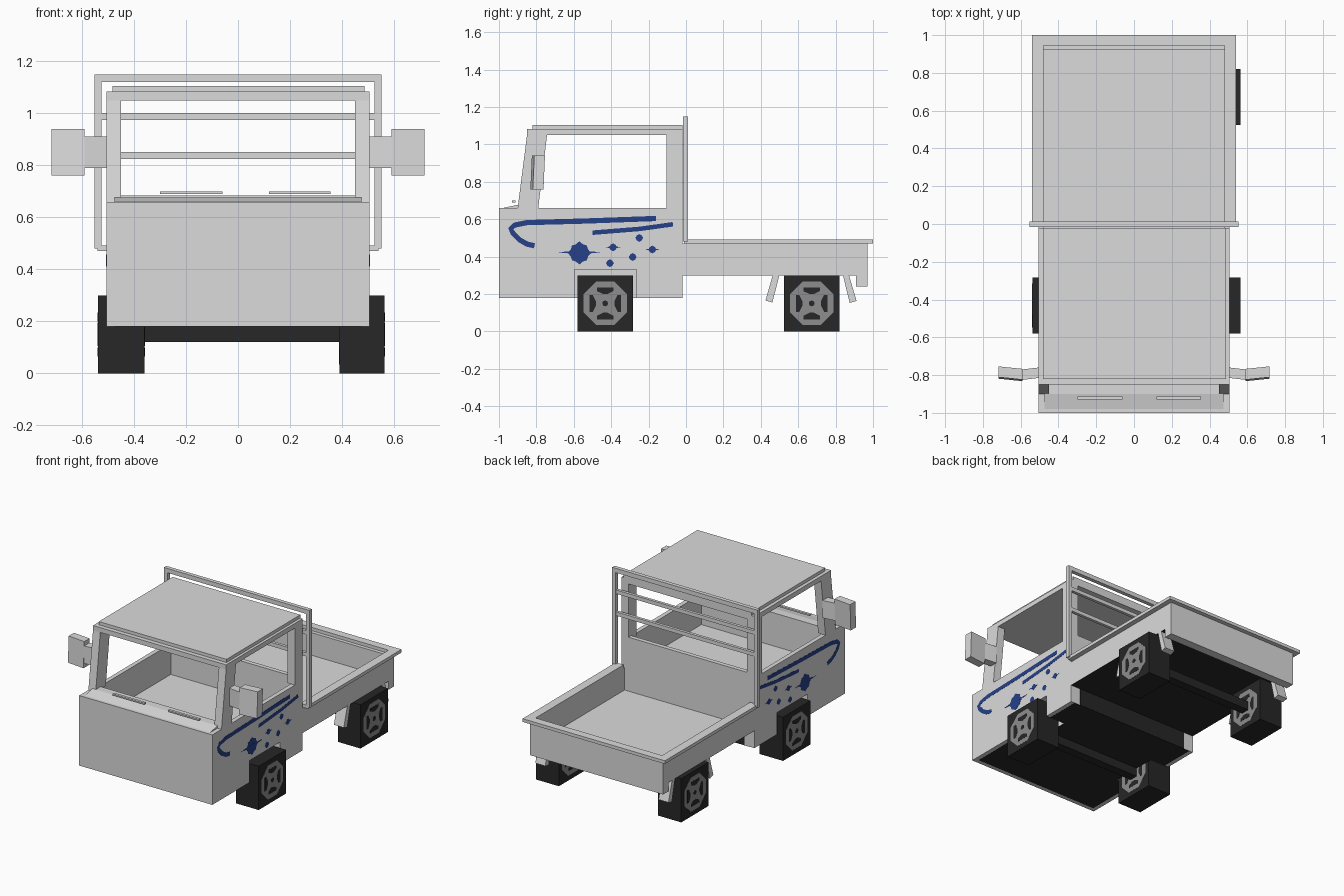
import bpy, bmesh, math
from mathutils import Vector

if "Cube" in bpy.data.objects:
    bpy.data.objects.remove(bpy.data.objects["Cube"], do_unlink=True)


def material(name, rgb):
    m = bpy.data.materials.new(name)
    m.use_nodes = True
    m.diffuse_color = (*rgb, 1)
    m.node_tree.nodes["Principled BSDF"].inputs["Base Color"].default_value = (*rgb, 1)
    return m


GREY = material("light grey paint", (0.71, 0.71, 0.71))
BLACK = material("black rubber", (0.02, 0.02, 0.02))
HUB = material("hub grey", (0.27, 0.27, 0.27))
BLUE = material("blue decal", (0.019, 0.052, 0.25))


def prism(name, pts, x0, x1, mat, mirror=False, dy=0):
    """Extrude a (y, z) outline along x, optionally slanted by dy and mirrored."""
    for side in ((1, -1) if mirror else (1,)):
        bm = bmesh.new()
        face = bm.faces.new([bm.verts.new((side * x0, y, z)) for y, z in pts])
        ext = bmesh.ops.extrude_face_region(bm, geom=[face])["geom"]
        verts = [v for v in ext if isinstance(v, bmesh.types.BMVert)]
        bmesh.ops.translate(bm, verts=verts, vec=(side * (x1 - x0), dy, 0))
        bmesh.ops.recalc_face_normals(bm, faces=bm.faces)
        label = name if not mirror else ("left_" if side > 0 else "right_") + name
        me = bpy.data.meshes.new(label)
        bm.to_mesh(me)
        bm.free()
        me.materials.append(mat)
        ob = bpy.data.objects.new(label, me)
        bpy.context.collection.objects.link(ob)


def box(name, x, y, z, mat=GREY, mirror=False):
    pts = [(y[0], z[0]), (y[1], z[0]), (y[1], z[1]), (y[0], z[1])]
    prism(name, pts, x[0], x[1], mat, mirror)


def ring(cy, cz, radii, count, turn=0.0):
    """Closed outline whose radius cycles through the given list."""
    out = []
    for i in range(count):
        a = turn + math.tau * i / count
        r = radii[i % len(radii)]
        out.append((cy + r * math.cos(a), cz + r * math.sin(a)))
    return out


def ribbon(path, half):
    """Outline of a brush stroke of constant width along a path."""
    p = [Vector(q) for q in path]
    left, right = [], []
    for i, q in enumerate(p):
        d = (p[min(i + 1, len(p) - 1)] - p[max(i - 1, 0)]).normalized()
        n = Vector((-d.y, d.x)) * half
        left.append(tuple(q + n))
        right.append(tuple(q - n))
    return left + right[::-1]


# Cab lower body with wheel arches
arch = [(-0.595, 0.18), (-0.595, 0.33), (-0.265, 0.33), (-0.265, 0.18)]


def side_outline(top):
    return [(-1, 0.18)] + arch + [(-0.02, 0.18), (-0.02, top), (-1, top)]


prism("cab_side", side_outline(0.66), 0.475, 0.505, GREY, True)
prism("wheel_housing", side_outline(0.45), 0.36, 0.475, GREY, True)
box("cab_floor", (-0.36, 0.36), (-1, -0.02), (0.18, 0.45))
box("cab_front", (-0.475, 0.475), (-1, -0.845), (0.45, 0.66))
box("cab_back", (-0.475, 0.475), (-0.05, -0.02), (0.45, 0.66))
box("window_sill", (-0.45, 0.45), (-0.05, -0.02), (0.66, 0.685))
prism("cowl", [(-0.98, 0.66), (-0.845, 0.66), (-0.845, 0.677), (-0.9, 0.677)],
      -0.475, 0.475, GREY)
box("cab_underside", (-0.36, 0.36), (-0.97, -0.02), (0.179, 0.18), BLACK)
box("side_underside", (0.36, 0.475), (-0.97, -0.6), (0.179, 0.18), BLACK, True)
box("rear_underside", (0.36, 0.475), (-0.26, -0.02), (0.179, 0.18), BLACK, True)
box("cab_back_lower", (-0.43, 0.43), (-0.02, -0.018), (0.18, 0.299), BLACK)

# Pillars, roof and wipers
prism("front_pillar", [(-0.9, 0.66), (-0.79, 0.66), (-0.743, 1.05), (-0.85, 1.05)],
      0.45, 0.505, GREY, True)
box("rear_pillar", (0.45, 0.505), (-0.105, -0.02), (0.66, 1.05), GREY, True)
box("roof", (-0.505, 0.505), (-0.85, -0.02), (1.05, 1.083))
box("roof_panel", (-0.482, 0.487), (-0.82, -0.02), (1.083, 1.105))
box("left_wiper", (0.12, 0.355), (-0.93, -0.912), (0.69, 0.7))
box("right_wiper", (-0.3, -0.06), (-0.93, -0.912), (0.69, 0.7))

# Mirrors
prism("mirror_arm", [(-0.815, 0.79), (-0.76, 0.79), (-0.76, 0.91), (-0.815, 0.91)],
      0.505, 0.59, GREY, True, dy=-0.01)
prism("mirror_head", [(-0.832, 0.76), (-0.775, 0.76), (-0.767, 0.94), (-0.824, 0.94)],
      0.59, 0.717, GREY, True, dy=0.013)

# Load bed
box("bed_floor", (-0.48, 0.48), (-0.02, 0.92), (0.3, 0.315))
box("bed_side", (0.48, 0.505), (-0.02, 0.92), (0.3, 0.47), GREY, True)
box("tailgate", (-0.505, 0.505), (0.92, 0.97), (0.24, 0.47))
box("tailgate_skirt", (-0.505, 0.505), (0.91, 0.92), (0.24, 0.3))
box("bed_rim", (0.48, 0.54), (-0.01, 1), (0.47, 0.492), GREY, True)
box("bed_rear_rim", (-0.48, 0.48), (0.945, 1), (0.47, 0.492))
box("bed_underside", (-0.505, 0.505), (-0.02, 0.91), (0.299, 0.3), BLACK)
prism("front_mudflap", [(0.465, 0.305), (0.5, 0.305), (0.462, 0.155), (0.425, 0.165)],
      0.43, 0.505, GREY, True)
prism("rear_mudflap", [(0.838, 0.305), (0.87, 0.305), (0.912, 0.163), (0.875, 0.153)],
      0.43, 0.505, GREY, True)

# Rack behind the cab
box("rack_post", (0.525, 0.552), (-0.015, 0.012), (0.48, 1.15), GREY, True)
box("rack_top", (-0.525, 0.525), (-0.015, 0.012), (1.12, 1.15))
for label, z in (("upper", 0.975), ("lower", 0.825)):
    box(label + "_rack_bar", (-0.525, 0.525), (-0.01, 0.01), (z, z + 0.026))

# Square wheels with flat patterned hubs on both faces, and axles
for end, cy in (("front", -0.432), ("rear", 0.672)):
    box(end + "_axle", (-0.38, 0.4), (cy - 0.03, cy + 0.03), (0.12, 0.18), BLACK)
    for side, x0, x1 in (("left", 0.39, 0.563), ("right", -0.538, -0.36)):
        name = end + "_" + side
        box(name + "_wheel", (x0, x1), (cy - 0.148, cy + 0.148), (0, 0.3), BLACK)
        for x, out in ((x0, -1), (x1, 1)):
            skin = [x, x + out * 0.001]
            top = [x, x + out * 0.002]
            prism(name + "_hub", ring(cy, 0.15, [0.126], 8, math.pi / 8), *skin, HUB)
            for k in range(4):
                a = k * math.pi / 2
                c, s = math.cos(a), math.sin(a)
                slot = [(0.066, -0.045), (0.085, -0.045), (0.085, 0.045), (0.066, 0.045),
                        (0.05, 0.012), (0.05, -0.012)]
                pts = [(cy + u * c - v * s, 0.15 + u * s + v * c) for u, v in slot]
                prism(name + "_hub_slot", pts, *top, BLACK)
            prism(name + "_hub_centre", ring(cy, 0.15, [0.016], 8), *top, BLACK)

# Blue side decals
X0, X1 = 0.505, 0.506
hook = [(-0.81, 0.458), (-0.85, 0.467), (-0.89, 0.49), (-0.925, 0.525), (-0.937, 0.55),
        (-0.915, 0.569), (-0.85, 0.582), (-0.55, 0.59), (-0.16, 0.604)]
prism("long_stroke", ribbon(hook, 0.014), X0, X1, BLUE, True)
prism("short_stroke", ribbon([(-0.5, 0.528), (-0.25, 0.548), (-0.07, 0.573)], 0.012),
      X0, X1, BLUE, True)
prism("star", ring(-0.57, 0.42, [0.062, 0.05, 0.056, 0.05], 16), X0, X1, BLUE, True)
prism("star_flare", [(-0.685, 0.423), (-0.57, 0.412), (-0.455, 0.423), (-0.57, 0.434)],
      X0, X1 + 0.0005, BLUE, True)
for y, z in ((-0.39, 0.45), (-0.25, 0.5), (-0.18, 0.438), (-0.285, 0.398), (-0.407, 0.365)):
    prism("spot", ring(y, z, [0.021, 0.019], 8), X0, X1, BLUE, True)
for y, z in ((-0.39, 0.45), (-0.18, 0.438)):
    prism("spot_flare", [(y - 0.04, z), (y, z - 0.008), (y + 0.04, z), (y, z + 0.008)],
          X0, X1 + 0.0005, BLUE, True)
